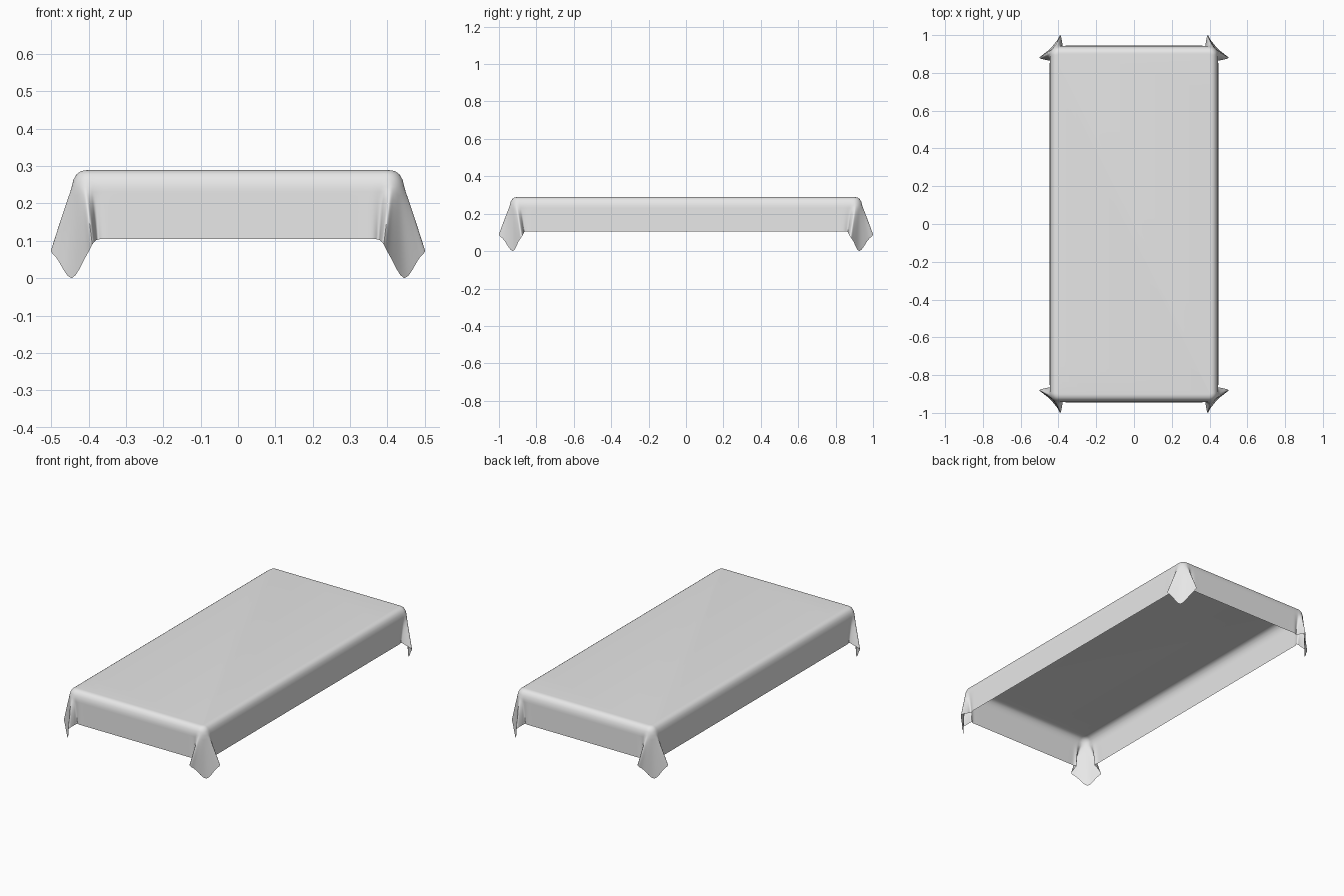
import bpy, bmesh, math
from mathutils import Vector

if "Cube" in bpy.data.objects:
    bpy.data.objects.remove(bpy.data.objects["Cube"])

HX, HY, TOP, HEM, R = 0.448, 0.945, 0.289, 0.105, 0.05
Z0 = 0.245  # height where the rounded edge becomes the hanging drop

# Hem of one corner, from the long side round to the short side
hem = [(HX, 0.70, HEM), (HX, 0.80, HEM), (HX, 0.842, HEM), (0.442, 0.864, 0.103),
       (0.465, 0.868, 0.095), (0.500, 0.879, 0.076), (0.484, 0.895, 0.052),
       (0.445, 0.927, 0.0), (0.406, 0.974, 0.060), (0.390, 1.0, 0.090),
       (0.381, 0.966, 0.100), (0.376, 0.938, 0.103), (0.360, HY, HEM),
       (0.320, HY, HEM), (0.220, HY, HEM)]


def upper_edge(i, inset):
    """Rounded table edge above hem point i."""
    if i < 4:
        return (HX - inset, (0.70, 0.80, 0.85, 0.88)[i])
    if i > 10:
        return ((0.385, 0.36, 0.32, 0.22)[i - 11], HY - inset)
    a = math.radians((i - 4) * 15)
    r = R - inset
    return (HX - R + r * math.cos(a), HY - R + r * math.sin(a))


def spline(pts, n=4):
    """Smooth curve through points."""
    out = []
    for i in range(len(pts) - 1):
        p0, p1 = pts[max(i - 1, 0)], pts[i]
        p2, p3 = pts[i + 1], pts[min(i + 2, len(pts) - 1)]
        for k in range(n):
            t = k / n
            out.append(0.5 * (2 * p1 + (p2 - p0) * t + (2 * p0 - 5 * p1 + 4 * p2 - p3) * t * t
                              + (3 * p1 - p0 - 3 * p2 + p3) * t ** 3))
    return out + [pts[-1]]


# Rows of one corner: rounded top edge, then the drop flaring to the hem
rows = []
for inset, z in [(0.045, TOP), (0.038, 0.2885), (0.027, 0.286), (0.016, 0.278),
                 (0.008, 0.264), (0.003, Z0)]:
    rows.append([Vector((*upper_edge(i, inset), z)) for i in range(len(hem))])
STEPS = 10
for k in range(1, STEPS + 1):
    s = k / STEPS
    row = []
    for i, h in enumerate(hem):
        a = Vector((*upper_edge(i, 0.003), Z0))
        b = Vector(h)
        p = a.lerp(b, s ** 0.95)
        p.z = Z0 + (b.z - Z0) * s
        row.append(p)
    rows.append(row)

# Mirror each corner row into a closed ring and bridge the rings
bm = bmesh.new()
rings = []
for row in rows:
    c = spline(row)
    ring = []
    for sx, sy in ((1, 1), (-1, 1), (-1, -1), (1, -1)):
        pts = c if sx * sy > 0 else c[::-1]
        ring += [bm.verts.new((p.x * sx, p.y * sy, max(p.z, 0))) for p in pts]
    rings.append(ring)
bm.faces.new(rings[0])  # flat top
n = len(rings[0])
for a, b in zip(rings, rings[1:]):
    for i in range(n):
        j = (i + 1) % n
        bm.faces.new((a[i], b[i], b[j], a[j]))

mesh = bpy.data.meshes.new("tablecloth")
bm.to_mesh(mesh)
bm.free()
cloth = bpy.data.objects.new("tablecloth", mesh)
bpy.context.collection.objects.link(cloth)

grey = bpy.data.materials.new("light grey cloth")
grey.diffuse_color = (0.8, 0.8, 0.8, 1)
grey.use_nodes = True
grey.node_tree.nodes["Principled BSDF"].inputs["Base Color"].default_value = grey.diffuse_color
mesh.materials.append(grey)

bpy.context.view_layer.objects.active = cloth
cloth.select_set(True)
bpy.ops.object.shade_smooth_by_angle(angle=math.radians(60))
